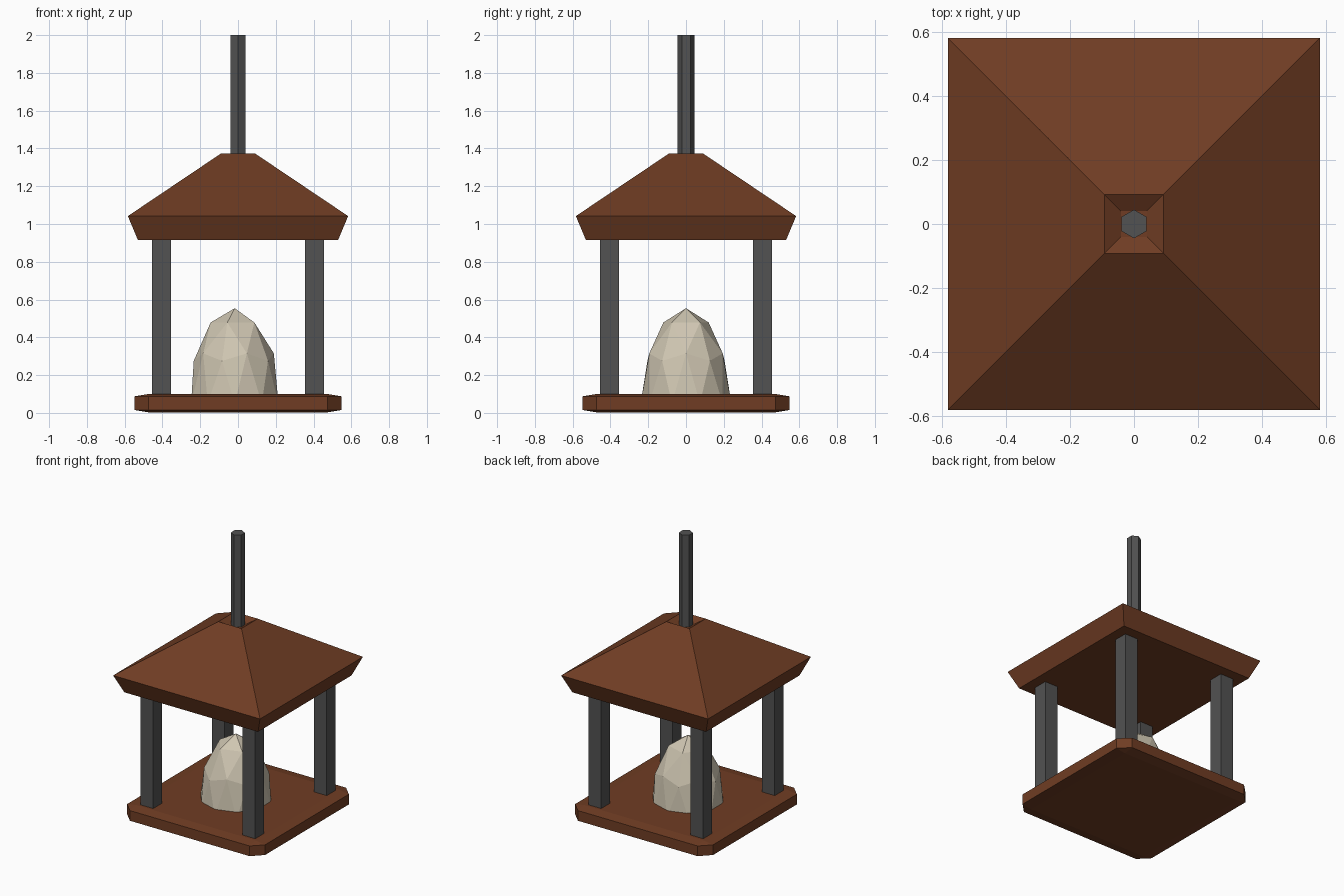
import bpy, bmesh
from math import cos, sin, pi, radians
from mathutils import Matrix

if "Cube" in bpy.data.objects:
    bpy.data.objects.remove(bpy.data.objects["Cube"])


def material(name, rgb):
    m = bpy.data.materials.new(name)
    m.diffuse_color = (*rgb, 1)
    m.use_nodes = True
    m.node_tree.nodes["Principled BSDF"].inputs["Base Color"].default_value = m.diffuse_color
    return m


WOOD = material("brown_wood", (0.16, 0.046, 0.017))
METAL = material("dark_grey", (0.085, 0.085, 0.085))
SEED = material("pale_seed", (0.62, 0.56, 0.44))


def finish(name, bm, mat):
    bmesh.ops.recalc_face_normals(bm, faces=bm.faces)
    me = bpy.data.meshes.new(name)
    bm.to_mesh(me)
    bm.free()
    me.materials.append(mat)
    ob = bpy.data.objects.new(name, me)
    bpy.context.collection.objects.link(ob)
    return ob


def loft(name, rings, mat):
    """Join equal-length rings of points into a closed solid."""
    bm = bmesh.new()
    loops = [[bm.verts.new(p) for p in r] for r in rings]
    n = len(loops[0])
    for a, b in zip(loops, loops[1:]):
        for i in range(n):
            j = (i + 1) % n
            bm.faces.new((a[i], a[j], b[j], b[i]))
    bm.faces.new(loops[0][::-1])
    bm.faces.new(loops[-1])
    bmesh.ops.remove_doubles(bm, verts=bm.verts, dist=1e-5)
    return finish(name, bm, mat)


def square(h, z, x=0, y=0):
    return [(x + sx * h, y + sy * h, z)
            for sx, sy in ((-1, -1), (1, -1), (1, 1), (-1, 1))]


def cut_square(h, c, z):
    """Square with cut corners; c == h gives a plain square."""
    return [(x, y, z) for x, y in ((-c, -h), (c, -h), (h, -c), (h, c),
                                   (c, h), (-c, h), (-h, c), (-h, -c))]


# Tray with bevelled edges and corners
loft("tray", [cut_square(0.475, 0.475, 0.003), cut_square(0.547, 0.475, 0.015),
              cut_square(0.547, 0.475, 0.088), cut_square(0.475, 0.475, 0.1)], WOOD)

# Four corner posts
for sx, xn in ((-1, "left"), (1, "right")):
    for sy, yn in ((-1, "front"), (1, "back")):
        x, y = sx * 0.405, sy * 0.405
        loft(f"{yn}_{xn}_post", [square(0.051, 0.08, x, y), square(0.051, 0.93, x, y)], METAL)

# Hipped roof with flared eaves and a shallow funnel at the peak
loft("roof", [square(0.53, 0.915), square(0.583, 1.042),
              square(0.092, 1.372), square(0.04, 1.34)], WOOD)

# Six-sided hanging rod
loft("hanging_rod", [[(0.045 * cos(pi / 2 + k * pi / 3), 0.045 * sin(pi / 2 + k * pi / 3), z)
                      for k in range(6)] for z in (1.32, 2.0)], METAL)

# Faceted seed mound: the upper half of a stretched icosphere
bm = bmesh.new()
bmesh.ops.create_icosphere(bm, subdivisions=2, radius=1)
bmesh.ops.delete(bm, geom=[v for v in bm.verts if v.co.z < -0.01], context='VERTS')
bmesh.ops.holes_fill(bm, edges=[e for e in bm.edges if e.is_boundary], sides=0)
bm.transform(Matrix.Translation((-0.017, 0, 0.05)) @ Matrix.Rotation(radians(180), 4, 'Z')
             @ Matrix.Diagonal((0.243, 0.24, 0.504, 1)))
finish("seed_mound", bm, SEED)
